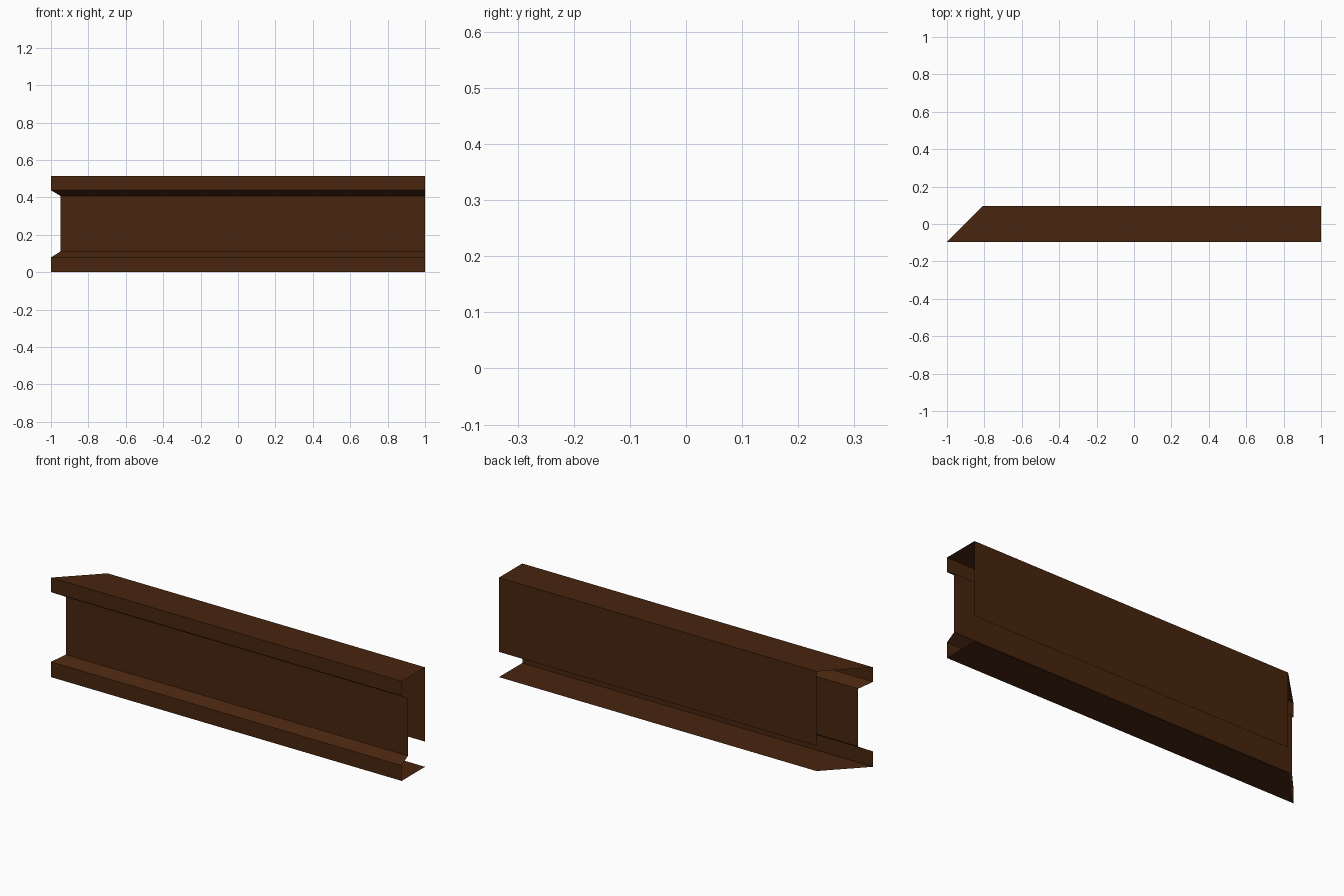
import bpy, bmesh

if "Cube" in bpy.data.objects:
    bpy.data.objects.remove(bpy.data.objects["Cube"])

# Cross-section (y, z) of the open sheet trim, from bottom rear edge round to back panel's lower edge
D, WEB, H = 0.095, -0.045, 0.513
profile = [(D, 0), (-D, 0), (-D, 0.079), (WEB, 0.11), (WEB, 0.408),
           (-D, 0.438), (-D, H), (D, H), (D, 0.13)]

brown = bpy.data.materials.new("dark_brown")
brown.diffuse_color = (0.065, 0.0185, 0.0048, 1)
brown.use_nodes = True
brown.node_tree.nodes["Principled BSDF"].inputs["Base Color"].default_value = brown.diffuse_color

# Sweep the section along x: 45 degree mitre on the left, square cut on the right
bm = bmesh.new()
left = [bm.verts.new((-1 + y + D, y, z)) for y, z in profile]
right = [bm.verts.new((1, y, z)) for y, z in profile]
for i in range(len(profile) - 1):
    bm.faces.new((left[i], right[i], right[i + 1], left[i + 1]))

# Point the open sheet's faces outward (front strip faces -y)
bm.normal_update()
bm.faces.ensure_lookup_table()
if bm.faces[1].normal.y > 0:
    bmesh.ops.reverse_faces(bm, faces=bm.faces[:])

mesh = bpy.data.meshes.new("mitred_trim")
bm.to_mesh(mesh)
bm.free()
mesh.materials.append(brown)
trim = bpy.data.objects.new("mitred_trim", mesh)
bpy.context.collection.objects.link(trim)
